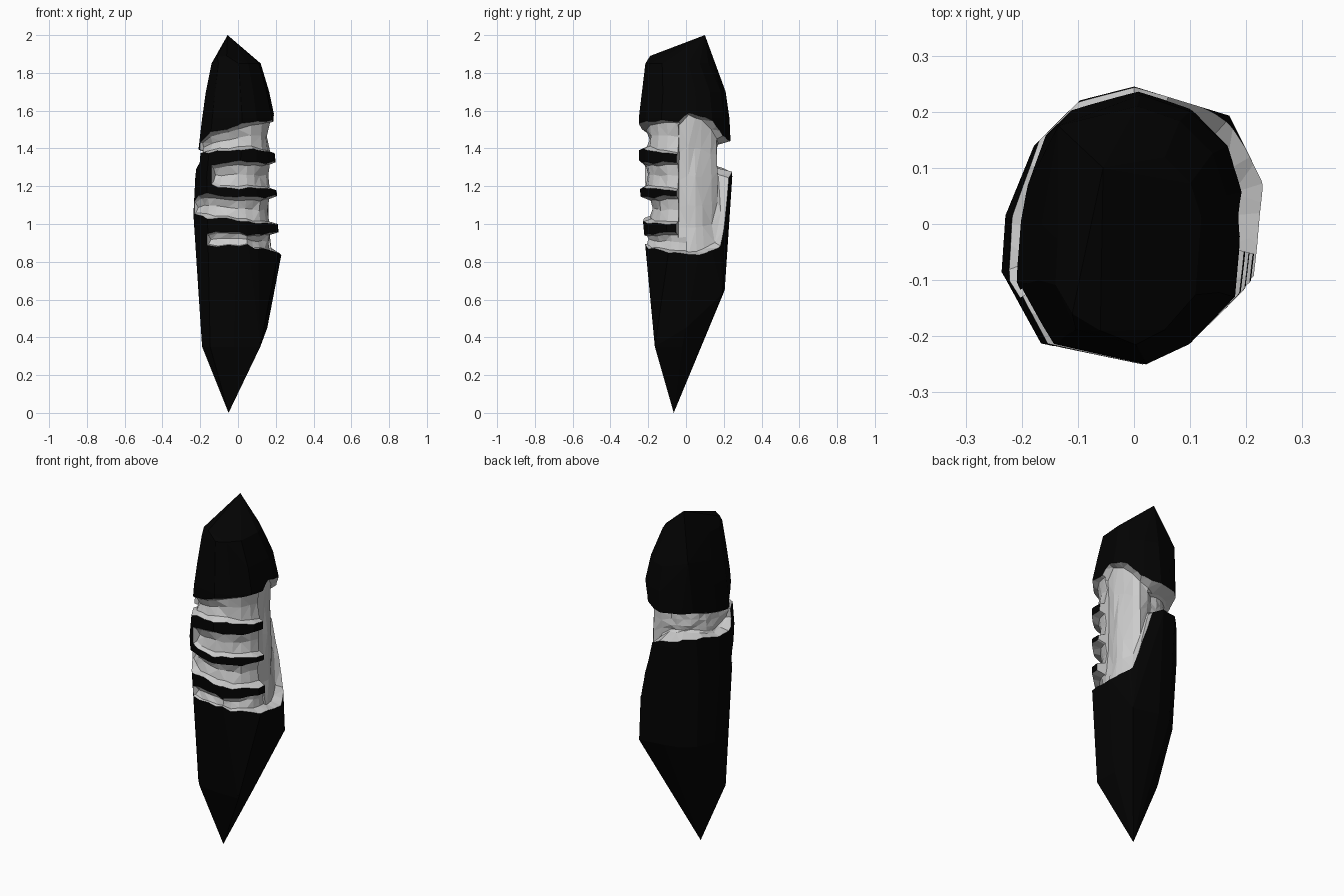
import bpy, bmesh, math, random

if "Cube" in bpy.data.objects:
    bpy.data.objects.remove(bpy.data.objects["Cube"])
random.seed(4)


def material(name, v):
    m = bpy.data.materials.new(name)
    m.diffuse_color = (v, v, v, 1)
    m.use_nodes = True
    m.node_tree.nodes["Principled BSDF"].inputs["Base Color"].default_value = m.diffuse_color
    return m


BLACK = material("dark_stone", 0.001)
GREY = material("carved_stone", 0.75)


def finish(bm, name, index):
    bmesh.ops.triangulate(bm, faces=bm.faces[:])
    bmesh.ops.recalc_face_normals(bm, faces=bm.faces[:])
    for f in bm.faces:
        f.material_index = index
        f.smooth = False
    me = bpy.data.meshes.new(name)
    bm.to_mesh(me)
    bm.free()
    me.materials.append(BLACK)
    me.materials.append(GREY)
    ob = bpy.data.objects.new(name, me)
    bpy.context.collection.objects.link(ob)
    return ob


def bridge(bm, a, b):
    n = len(a)
    for i in range(n):
        bm.faces.new((a[i], a[(i + 1) % n], b[(i + 1) % n], b[i]))


# Shard body: hull of one irregular outline at a few heights plus key corners
OUTLINE = [(1, .28), (.85, .62), (.5, .88), (.05, 1), (-.4, .9), (-.75, .6),
           (-.97, .05), (-1, -.4), (-.72, -.85), (.1, -1), (.5, -.85), (.92, -.5)]
# z, xmin, xmax, ymin, ymax
RINGS = [
    (.35, -.19, .115, -.165, .06),
    (.65, -.21, .19, -.18, .205),
    (.85, -.222, .232, -.195, .215),
    (1.05, -.236, .222, -.22, .228),
    (1.25, -.226, .205, -.25, .245),
    (1.56, -.19, .195, -.25, .23),
    (1.70, -.17, .165, -.233, .21),
    (1.85, -.14, .12, -.215, .14),
]
CORNERS = [(-.05, -.065, 0), (-.055, .1, 2), (.17, .193, .63), (.118, -.165, .35),
           (.155, 0, .45), (-.135, .175, 1.74), (-.11, -.16, 1.885), (-.06, -.19, 1.89)]


def make_body():
    bm = bmesh.new()
    for z, x0, x1, y0, y1 in RINGS:
        for u, v in OUTLINE:
            bm.verts.new(((x0 + x1) / 2 + u * (x1 - x0) / 2,
                          (y0 + y1) / 2 + v * (y1 - y0) / 2, z))
    for c in CORNERS:
        bm.verts.new(c)
    bmesh.ops.convex_hull(bm, input=bm.verts[:])
    bmesh.ops.delete(bm, geom=[v for v in bm.verts if not v.link_faces], context='VERTS')
    return finish(bm, "stone_shard", 0)


# Groove cutter: a wedge section swept round the axis
# stations: angle in degrees, inner radius, z low, z high
def make_groove(name, stations, step=15):
    bm = bmesh.new()
    path = []
    for a, b in zip(stations, stations[1:]):
        n = max(1, round((b[0] - a[0]) / step))
        path += [[p + (q - p) * k / n for p, q in zip(a, b)] for k in range(n)]
    path.append(list(stations[-1]))
    sections = []
    for ang, r, lo, hi in path:
        h = hi - lo
        e = min(.035, h * .22)
        lo += random.uniform(-.005, .005)
        hi += random.uniform(-.005, .005)
        mids = (.25, .45, .65, .8) if "palm" in name else (.5,)
        slope = .025 if h > .4 else 0
        prof = [(.4, hi), (.27, hi), (r + .012 - slope * .5, hi - e)]
        prof += [(r + slope * (k - .5) + random.uniform(-.007, .007), hi - h * k) for k in mids]
        prof += [(r + .012 + slope * .5, lo + e * .8), (.27, lo), (.4, lo)]
        c, s = math.cos(math.radians(ang)), math.sin(math.radians(ang))
        sections.append([bm.verts.new((q * c, q * s, z)) for q, z in prof])
    for a, b in zip(sections, sections[1:]):
        bridge(bm, a, b)
    bm.faces.new(sections[0])
    bm.faces.new(sections[-1])
    return finish(bm, name, 1)


GROOVES = {
    # palm hollow on the right, running into the thumb groove round the back
    "palm_groove": [(-14, .155, .84, 1.56), (5, .155, .82, 1.61), (30, .165, .84, 1.59),
                    (48, .18, .87, 1.54), (60, .188, 1.03, 1.49), (75, .165, 1.23, 1.46),
                    (90, .14, 1.27, 1.45), (120, .15, 1.28, 1.46), (150, .16, 1.28, 1.46),
                    (180, .168, 1.25, 1.43), (200, .18, 1.26, 1.41), (213, .22, 1.31, 1.42)],
    # four finger grooves across the front
    "finger_groove_1": [(-150, .205, 1.37, 1.45), (-130, .215, 1.37, 1.49),
                        (-90, .195, 1.38, 1.54), (-70, .19, 1.385, 1.56),
                        (-50, .185, 1.37, 1.565), (0, .155, 1.345, 1.575)],
    "finger_groove_2": [(-123, .225, 1.20, 1.32), (-115, .21, 1.18, 1.335),
                        (-90, .2, 1.175, 1.345), (-50, .18, 1.17, 1.345), (0, .155, 1.155, 1.35)],
    "finger_groove_3": [(-158, .23, 1.04, 1.13), (-148, .215, 1.03, 1.16),
                        (-125, .2, 1.02, 1.165), (-90, .175, 1.005, 1.155),
                        (-50, .17, .985, 1.16), (0, .155, .98, 1.175)],
    "finger_groove_4": [(-132, .22, .88, .955), (-120, .2, .87, .975), (-88, .185, .87, .97),
                        (-77, .2, .89, .945), (-66, .185, .86, .96), (-40, .17, .85, .965),
                        (0, .155, .83, .975)],
}

# Carve the grooves so their faces come through in grey
body = make_body()
for name, stations in GROOVES.items():
    cutter = make_groove(name + "_cutter", stations)
    cutter.hide_render = True
    mod = body.modifiers.new(name, 'BOOLEAN')
    mod.operation = 'DIFFERENCE'
    mod.solver = 'EXACT'
    mod.object = cutter
    bpy.context.view_layer.objects.active = body
    bpy.ops.object.modifier_apply(modifier=mod.name)
    bpy.data.objects.remove(cutter)
